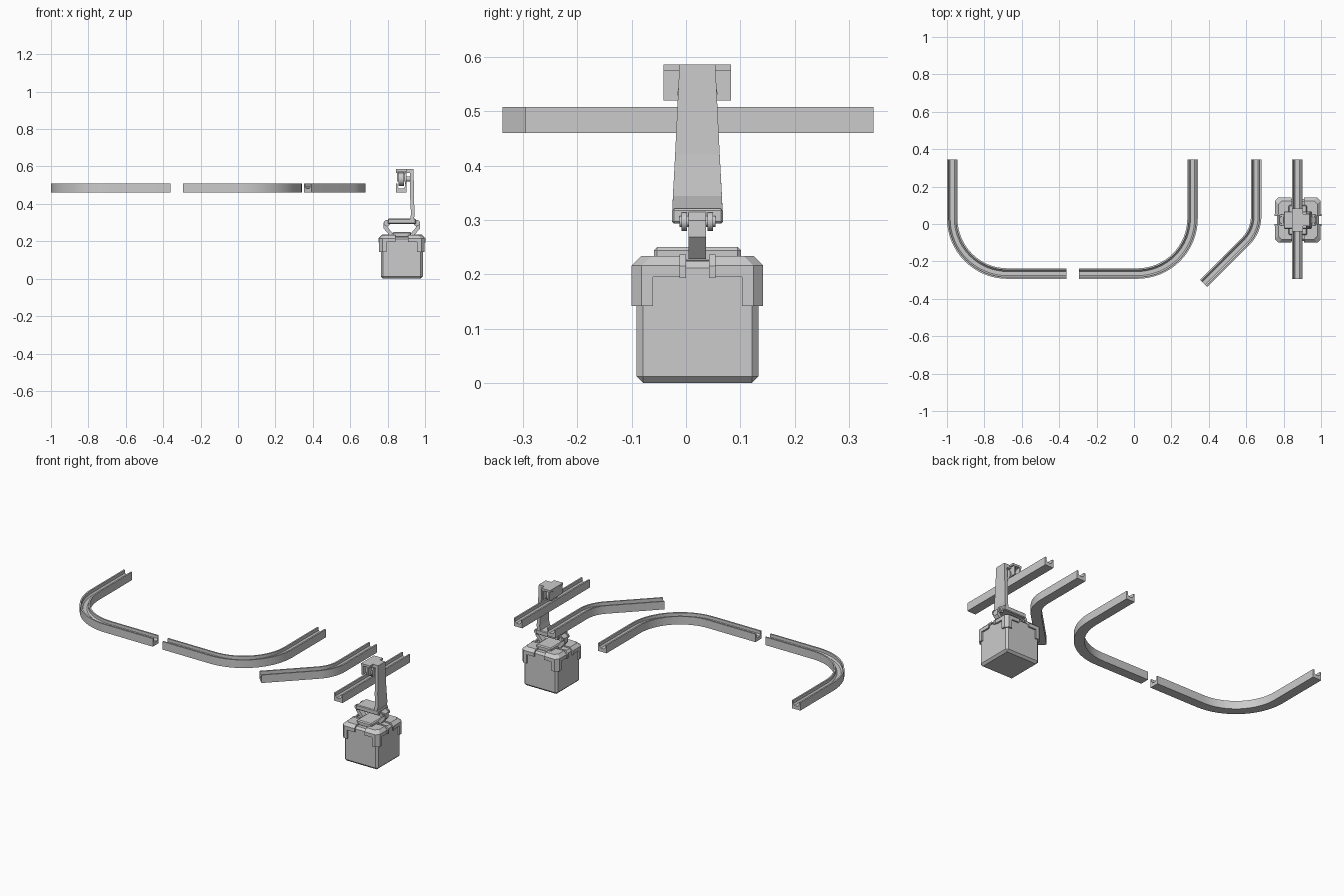
import bpy, bmesh
from math import cos, sin, pi, radians
from mathutils import Vector, Matrix

if "Cube" in bpy.data.objects:
    bpy.data.objects.remove(bpy.data.objects["Cube"])

CX, CY = 0.876, 0.021   # centre of the hanging crate


def finish(name, bm, loc=(0, 0, 0), mirror=(), smooth=False):
    bmesh.ops.recalc_face_normals(bm, faces=bm.faces)
    me = bpy.data.meshes.new(name)
    bm.to_mesh(me)
    bm.free()
    ob = bpy.data.objects.new(name, me)
    bpy.context.collection.objects.link(ob)
    ob.location = loc
    if mirror:
        m = ob.modifiers.new("mirror", 'MIRROR')
        m.use_axis = [a in mirror for a in "xyz"]
    if smooth:
        bpy.ops.object.select_all(action='DESELECT')
        ob.select_set(True)
        bpy.context.view_layer.objects.active = ob
        bpy.ops.object.shade_smooth_by_angle(angle=radians(30))
    return ob


def loft(name, rings, **kw):
    bm = bmesh.new()
    vs = [[bm.verts.new(p) for p in r] for r in rings]
    n = len(vs[0])
    for a, b in zip(vs, vs[1:]):
        for i in range(n):
            j = (i + 1) % n
            bm.faces.new((a[i], a[j], b[j], b[i]))
    bm.faces.new(vs[0])
    bm.faces.new(vs[-1])
    return finish(name, bm, **kw)


def mitres(path):
    # sideways offset vector at every path point
    pts = [Vector(p) for p in path]
    out = []
    for i, p in enumerate(pts):
        a = (p - pts[i - 1]).normalized() if i else (pts[1] - p).normalized()
        b = (pts[i + 1] - p).normalized() if i < len(pts) - 1 else a
        n = Vector((-a.y - b.y, a.x + b.x)).normalized()
        out.append((p, n / max(0.3, n.dot(Vector((-a.y, a.x))))))
    return out


def rail(name, path):
    half = [(0.028, 0.460), (0.028, 0.508), (0.019, 0.508), (0.019, 0.490), (0.011, 0.481)]
    sec = half + [(-o, z) for o, z in reversed(half)]
    loft(name, [[(p.x + n.x * o, p.y + n.y * o, z) for o, z in sec]
                for p, n in mitres(path)], smooth=True)


def strap(name, path, t, widths, y=0, **kw):
    # flat strip bent in the xz plane
    h = t / 2
    rings = []
    for (p, n), w in zip(mitres(path), widths):
        rings.append([(p.x + n.x * o, y + s * w, p.y + n.y * o)
                      for o, s in ((h, -1), (h, 1), (-h, 1), (-h, -1))])
    return loft(name, rings, loc=(CX, CY, 0), **kw)


def arc(cx, cy, r, a0, a1, n):
    return [(cx + r * cos(radians(a0 + (a1 - a0) * i / n)),
             cy + r * sin(radians(a0 + (a1 - a0) * i / n))) for i in range(n + 1)]


def box(name, x, y, z, bevel=0, **kw):
    bm = bmesh.new()
    bmesh.ops.create_cube(bm, size=1)
    for v in bm.verts:
        v.co = [lo + (c + 0.5) * (hi - lo) for c, (lo, hi) in zip(v.co, (x, y, z))]
    if bevel:
        bmesh.ops.bevel(bm, geom=bm.edges[:], offset=bevel, segments=1, affect='EDGES')
    return finish(name, bm, loc=(CX, CY, 0), **kw)


def cyl(name, axis, r, length, pos, **kw):
    bm = bmesh.new()
    rot = Matrix.Rotation(pi / 2, 4, 'Y' if axis == 'x' else 'X')
    bmesh.ops.create_cone(bm, cap_ends=True, segments=16, radius1=r, radius2=r,
                          depth=length, matrix=Matrix.Translation(pos) @ rot)
    return finish(name, bm, loc=(CX, CY, 0), smooth=True, **kw)


def corner(name, inner, levels):
    # corner block with a chamfered outside edge; levels are (z, inset)
    rings = []
    for z, d in levels:
        ox, oy, c = 0.122 - d, 0.121 - d, 0.018
        rings.append([(inner, inner, z), (ox, inner, z), (ox, oy - c, z),
                      (ox - c, oy, z), (inner, oy, z)])
    return loft(name, rings, loc=(CX, CY, 0), mirror="xy")


# Overhead rails
rail("curved_rail_left", [(-0.972, 0.345)] + arc(-0.677, 0.03, 0.295, 180, 270, 16) + [(-0.36, -0.265)])
rail("curved_rail_middle", [(-0.295, -0.265)] + arc(0.018, 0.03, 0.295, -90, 0, 16) + [(0.313, 0.345)])
rail("angled_rail", [(0.653, 0.345)] + arc(0.463, 0.042, 0.19, 0, -45, 8) + [(0.372, -0.318)])
rail("straight_rail", [(0.873, 0.345), (0.873, -0.295)])

# Trolley riding on the straight rail
box("trolley_cap", (-0.032, 0.027), (-0.062, 0.062), (0.574, 0.586))
for s in (-0.027, 0.01):
    box("trolley_side", (s, s + 0.008), (-0.062, 0.062), (0.52, 0.574))
cyl("trolley_wheel", 'x', 0.037, 0.03, (-0.003, 0, 0.533))
cyl("trolley_hub", 'x', 0.037, 0.008, (0.022, 0, 0.533))
cyl("trolley_axle", 'x', 0.014, 0.06, (0.02, 0, 0.533))

# Hanger arm with a cross foot
strap("hanger_arm", [(-0.03, 0.576), (0.053, 0.576), (0.055, 0.42), (0.059, 0.345), (0.05, 0.300)],
      0.02, (0.033, 0.033, 0.041, 0.045, 0.047))
box("hanger_foot", (-0.075, 0.075), (-0.047, 0.047), (0.293, 0.321), bevel=0.004)

# Links and pins on both sides
strap("link", [(0.07, 0.306), (0.087, 0.294), (0.087, 0.272), (0.055, 0.235)],
      0.02, [0.016] * 4, mirror="x")
cyl("link_pin", 'y', 0.010, 0.066, (0.080, 0, 0.297), mirror="x")
cyl("pin_collar", 'y', 0.017, 0.01, (0.080, 0.024, 0.297), mirror="xy")

# Crate with lid plate, corner guards and clips
box("crate_body", (-0.112, 0.112), (-0.112, 0.112), (0, 0.224), bevel=0.012)
box("lid_plate", (-0.05, 0.05), (-0.08, 0.08), (0.22, 0.25), bevel=0.006)
corner("corner_guard_top", 0.033, [(0.195, 0), (0.216, 0), (0.234, 0.018)])
corner("corner_guard_leg", 0.082, [(0.142, 0), (0.196, 0)])
strap("lid_clip", [(0.065, 0.232), (0.104, 0.232), (0.122, 0.214), (0.122, 0.193)],
      0.008, [0.006] * 4, y=0.027, mirror="xy")
